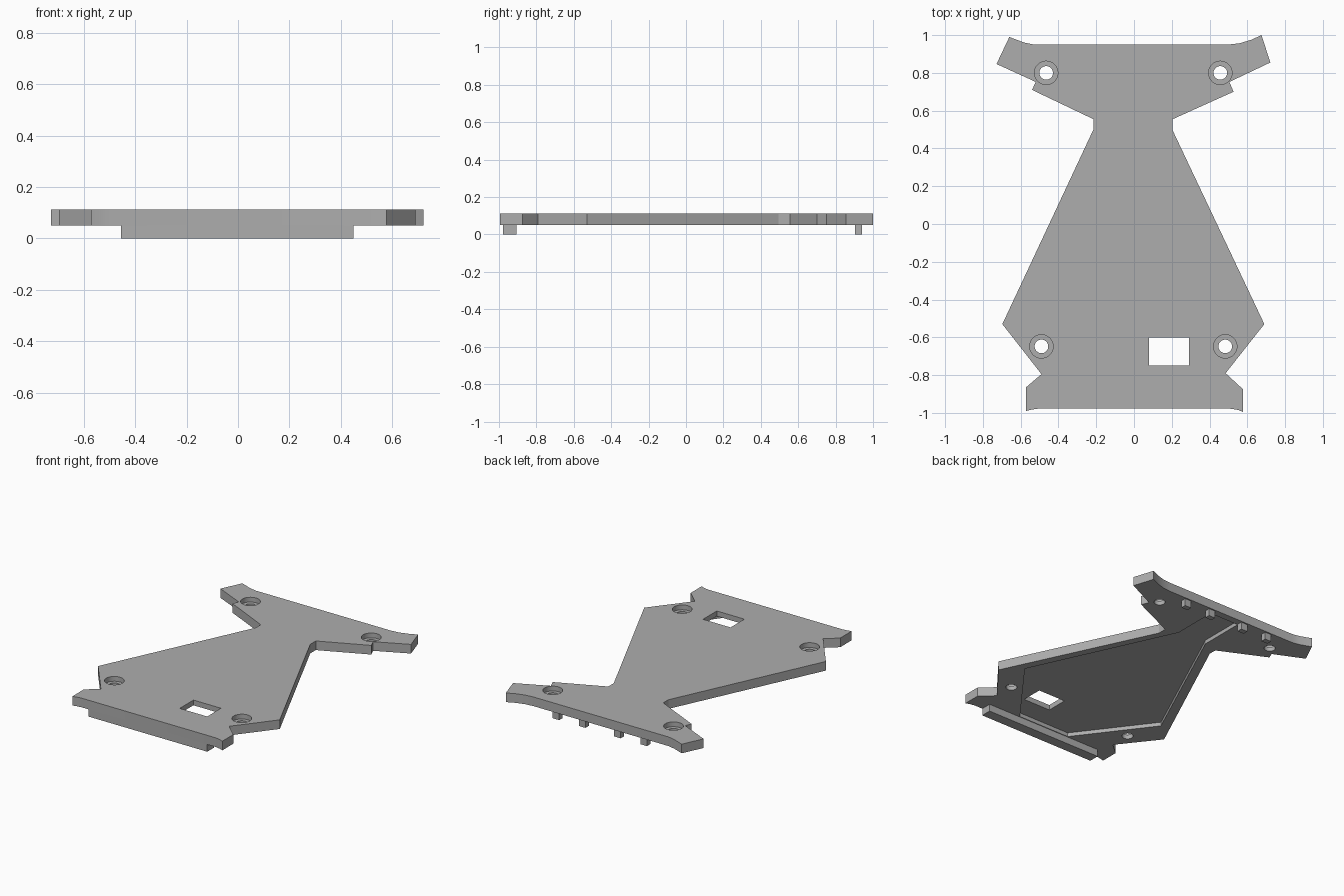
import bpy, bmesh
from mathutils import Matrix

if "Cube" in bpy.data.objects:
    bpy.data.objects.remove(bpy.data.objects["Cube"])

BOTTOM, TOP = 0.05, 0.113

grey = bpy.data.materials.new("light grey")
grey.use_nodes = True
grey.diffuse_color = (0.42, 0.42, 0.42, 1)
grey.node_tree.nodes["Principled BSDF"].inputs["Base Color"].default_value = grey.diffuse_color


def finish(name, bm):
    bmesh.ops.recalc_face_normals(bm, faces=bm.faces)
    mesh = bpy.data.meshes.new(name)
    bm.to_mesh(mesh)
    bm.free()
    mesh.materials.append(grey)
    ob = bpy.data.objects.new(name, mesh)
    bpy.context.collection.objects.link(ob)
    return ob


def prism(name, outline, z0, z1):
    bm = bmesh.new()
    face = bm.faces.new([bm.verts.new((x, y, z0)) for x, y in outline])
    top = bmesh.ops.extrude_face_region(bm, geom=[face])["geom"]
    bmesh.ops.translate(bm, vec=(0, 0, z1 - z0),
                        verts=[v for v in top if isinstance(v, bmesh.types.BMVert)])
    return finish(name, bm)


def box(name, x0, x1, y0, y1, z0, z1):
    return prism(name, [(x0, y0), (x1, y0), (x1, y1), (x0, y1)], z0, z1)


def cylinder(name, x, y, radius, z0, z1):
    bm = bmesh.new()
    bmesh.ops.create_cone(bm, cap_ends=True, segments=40, radius1=radius, radius2=radius,
                          depth=z1 - z0, matrix=Matrix.Translation((x, y, (z0 + z1) / 2)))
    return finish(name, bm)


def cut(target, cutter):
    mod = target.modifiers.new("cut", "BOOLEAN")
    mod.operation, mod.solver, mod.object = "DIFFERENCE", "EXACT", cutter
    bpy.context.view_layer.objects.active = target
    bpy.ops.object.modifier_apply(modifier=mod.name)
    bpy.data.objects.remove(cutter)


# Main plate outline: left side front to back, then right side back to front
left = [(.51, -.978), (.55, -.984), (.577, -.995), (.577, -.875), (.485, -.79), (.69, -.53),
        (.205, .495), (.205, .555), (.527, .70), (.505, .752), (.722, .855), (.675, 1.0),
        (.62, .975), (.56, .957), (.5, .95)]
right = [(-.53, .95), (-.58, .96), (-.66, .99), (-.728, .847), (-.52, .752), (-.54, .71),
         (-.215, .555), (-.215, .5), (-.697, -.53), (-.49, -.795), (-.572, -.865),
         (-.572, -.99), (-.54, -.982), (-.51, -.978)]
plate = prism("plate", left + right, BOTTOM, TOP)

# Shallow pocket in the underside
half = [(.2, -.9), (.57, -.41), (.112, .58), (.112, .9)]
cut(plate, prism("pocket_cutter", half + [(-x, y) for x, y in reversed(half)], 0, .077))

# Rectangular window and counterbored screw holes
cut(plate, box("window_cutter", .08, .29, -.75, -.6, -.1, .3))
for x, y in [(-.465, .8), (.457, .8), (-.49, -.648), (.483, -.648)]:
    cut(plate, cylinder("bore_cutter", x, y, .062, .08, .3))
    cut(plate, cylinder("hole_cutter", x, y, .036, -.1, .3))

# Front rail and rear tabs under the plate
box("front_rail", -.455, .45, -.978, -.905, 0, BOTTOM)
for i, x in enumerate((-.335, -.135, .135, .335)):
    box(f"rear_tab_{i + 1}", x - .025, x + .025, .903, .94, 0, BOTTOM)

# Flat shading with smooth bores
bpy.ops.object.select_all(action="DESELECT")
plate.select_set(True)
bpy.context.view_layer.objects.active = plate
bpy.ops.object.shade_smooth_by_angle(angle=0.4)
